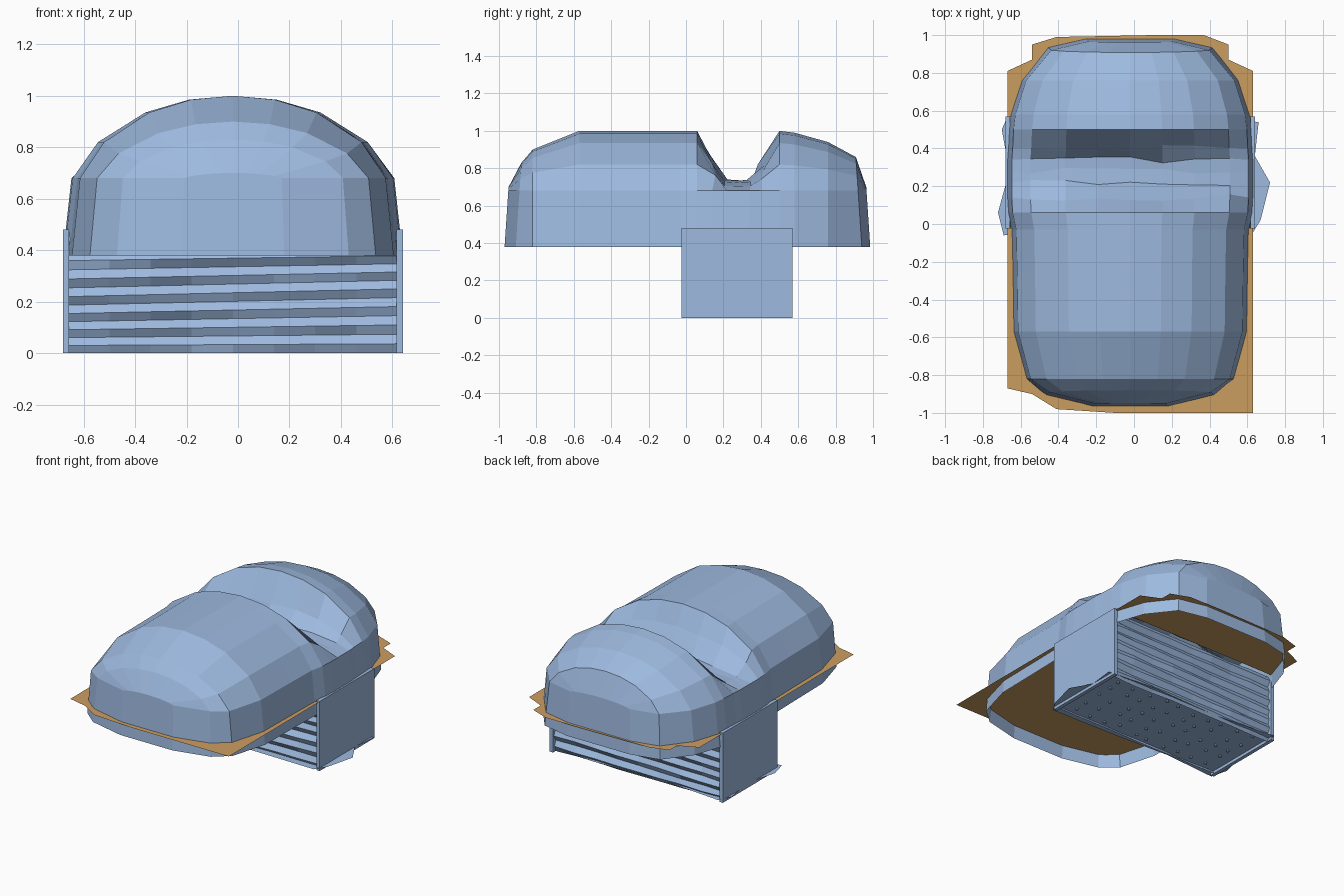
import bpy, bmesh, math, random

if "Cube" in bpy.data.objects:
    bpy.data.objects.remove(bpy.data.objects["Cube"])

random.seed(4)
CX = -0.02      # the model's middle line
RIM = 0.38      # lower edge of the shell


def material(name, rgb):
    m = bpy.data.materials.new(name)
    m.diffuse_color = (*rgb, 1)
    m.use_nodes = True
    m.node_tree.nodes["Principled BSDF"].inputs["Base Color"].default_value = m.diffuse_color
    return m


BLUE = material("pale blue", (0.34, 0.49, 0.74))
TAN = material("tan", (0.60, 0.34, 0.12))


def make(name, verts, faces, mat):
    me = bpy.data.meshes.new(name)
    me.from_pydata(verts, [], faces)
    bm = bmesh.new()
    bm.from_mesh(me)
    bmesh.ops.recalc_face_normals(bm, faces=bm.faces)
    bm.to_mesh(me)
    bm.free()
    me.materials.append(mat)
    ob = bpy.data.objects.new(name, me)
    bpy.context.collection.objects.link(ob)
    return ob


def grid_faces(rows, cols):
    return [(r * cols + c, r * cols + c + 1, (r + 1) * cols + c + 1, (r + 1) * cols + c)
            for r in range(rows - 1) for c in range(cols - 1)]


# Domed shell: one arch section lofted along y as (y, half width, top height)
half = [(1, RIM), (0.95, 0.68), (0.80, 0.82), (0.52, 0.935), (0.26, 0.985)]
arch = [(-u, z) for u, z in half] + [(0, 1.0)] + half[::-1]
stations = [(-0.97, 0.20, 0.70), (-0.91, 0.45, 0.83), (-0.82, 0.555, 0.90),
            (-0.57, 0.625, 1.0), (-0.25, 0.63, 1.0), (-0.03, 0.635, 1.0), (0.06, 0.655, 1.0),
            (0.14, 0.66, 0.87), (0.22, 0.66, 0.74), (0.28, 0.66, 0.735), (0.34, 0.66, 0.74),
            (0.40, 0.655, 0.82), (0.50, 0.65, 1.0), (0.58, 0.64, 0.99), (0.76, 0.58, 0.94),
            (0.94, 0.44, 0.86), (0.985, 0.24, 0.70)]
verts = []
for y, w, top in stations:
    for u, z in arch:
        groove = 0.1 < y < 0.45 and z > 0.7
        j = random.uniform(-0.02, 0.02) if groove else 0
        if z > 0.68:
            z = 0.68 + (z - 0.68) * (top - 0.68) / 0.32
        lean = 0.02 * (z - RIM) / 0.3 if abs(y) > 0.9 else 0
        verts.append((CX + u * w, y - math.copysign(lean, y) + j, z))
n = len(arch)
faces = grid_faces(len(stations), n)
faces += [tuple(range(n)), tuple(range(len(verts) - n, len(verts)))]
make("domed_shell", verts, faces, BLUE)

# Thin tan sheets inside the shell, poking past its rim
front = [(-0.67, -0.02), (-0.67, -0.87), (-0.54, -0.90), (-0.41, -0.98), (-0.1, -1), (0.63, -1), (0.63, -0.02)]
back = [(-0.67, 0.57), (-0.67, 0.81), (-0.54, 0.87), (-0.54, 0.95), (-0.41, 0.99), (0.1, 1),
        (0.37, 1), (0.50, 0.95), (0.50, 0.87), (0.63, 0.81), (0.63, 0.57)]
for name, outline in (("front_sheet", front), ("back_sheet", back)):
    make(name, [(x, y, 0.47) for x, y in outline], [tuple(range(len(outline)))], TAN)

# Side panels of the lower box
for side, name in ((-1, "left_panel"), (1, "right_panel")):
    bpy.ops.mesh.primitive_cube_add(size=1, location=(CX + side * 0.648, 0.2725, 0.24))
    ob = bpy.context.object
    ob.name = name
    ob.scale = (0.025, 0.595, 0.48)
    ob.data.materials.append(BLUE)

# Pleated front and back walls with slanting ripples
for name, y0, out in (("front_pleats", 0.0, -1), ("back_pleats", 0.545, 1)):
    rows, cols = 15, 9
    verts = []
    for r in range(rows):
        for c in range(cols):
            t = r / (rows - 1)
            slant = 0.03 * (c / (cols - 1) - 0.5) * math.sin(math.pi * t)
            depth = (0.012 if r % 2 else -0.008) + random.uniform(-0.006, 0.006)
            verts.append((CX - 0.64 + 1.28 * c / (cols - 1), y0 + out * depth, 0.47 * t + slant))
    make(name, verts, grid_faces(rows, cols), BLUE)

# Uneven base plate that spreads past the box
plate = [(-0.69, -0.06), (-0.3, -0.03), (0.1, -0.05), (0.62, -0.06), (0.67, 0.02), (0.72, 0.22),
         (0.64, 0.36), (0.66, 0.54), (0.3, 0.57), (-0.2, 0.55), (-0.66, 0.59), (-0.70, 0.50),
         (-0.66, 0.28), (-0.72, 0.06)]
make("base_plate", [(x, y, 0.02) for x, y in plate], [tuple(range(len(plate)))], BLUE)

# Small studs under the base plate
bm = bmesh.new()
for i in range(10):
    for k in range(5):
        s = bmesh.ops.create_icosphere(bm, subdivisions=1, radius=0.011)
        pos = (CX - 0.54 + 0.12 * i + random.uniform(-0.02, 0.02),
               0.06 + 0.107 * k + random.uniform(-0.02, 0.02), 0.012)
        bmesh.ops.translate(bm, verts=s["verts"], vec=pos)
me = bpy.data.meshes.new("base_studs")
bm.to_mesh(me)
bm.free()
me.materials.append(BLUE)
bpy.context.collection.objects.link(bpy.data.objects.new("base_studs", me))
